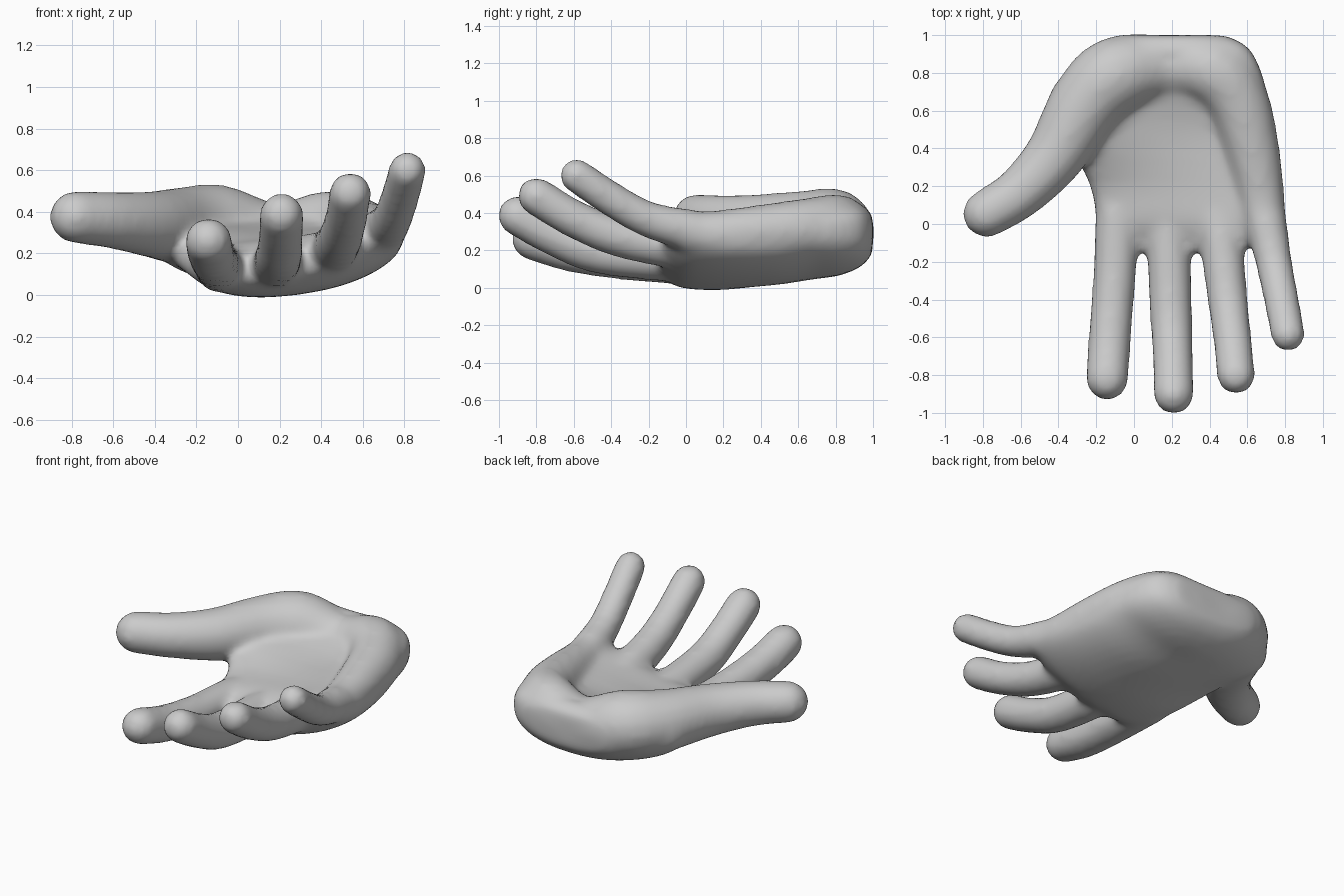
import bpy, bmesh, math
from mathutils import Vector

if "Cube" in bpy.data.objects:
    bpy.data.objects.remove(bpy.data.objects["Cube"])

bm = bmesh.new()
PAD = 0.006  # allowance for the final softening


def catmull(rows, t):
    """Smoothly interpolate a list of equal-length rows, t in 0..len-1."""
    i = min(int(t), len(rows) - 2)
    f = t - i
    a, b = rows[i], rows[i + 1]
    p = rows[i - 1] if i > 0 else [2 * u - v for u, v in zip(a, b)]
    n = rows[i + 2] if i + 2 < len(rows) else [2 * v - u for u, v in zip(a, b)]
    return [0.5 * (2 * q1 + (q2 - q0) * f + (2 * q0 - 5 * q1 + 4 * q2 - q3) * f ** 2
                   + (3 * q1 - q0 - 3 * q2 + q3) * f ** 3)
            for q0, q1, q2, q3 in zip(p, a, b, n)]


def skin(rings):
    """Bridge rings of coordinates into a closed shell."""
    loops = [[bm.verts.new(co) for co in ring] for ring in rings]
    for r0, r1 in zip(loops, loops[1:]):
        for s in range(len(r0)):
            t = (s + 1) % len(r0)
            bm.faces.new((r0[s], r0[t], r1[t], r1[s]))
    bm.faces.new(loops[0][::-1])
    bm.faces.new(loops[-1])


def add_digit(points, per_span=4, sides=16):
    """Round-ended tube along (x, y, z, radius) points."""
    rows = [catmull(points, k / per_span)
            for k in range((len(points) - 1) * per_span + 1)]
    pos = [Vector(r[:3]) for r in rows]
    last = len(rows) - 1
    stops = []
    for k, row in enumerate(rows):
        tan = (pos[min(k + 1, last)] - pos[max(k - 1, 0)]).normalized()
        stops.append((pos[k], tan, row[3] + PAD))

    def cap(stop, sign):
        c, tan, r = stop
        return [(c + tan * (sign * r * math.sin(math.radians(a))), tan,
                 r * math.cos(math.radians(a))) for a in (20, 40, 60, 80)]

    stops = cap(stops[0], -1)[::-1] + stops + cap(stops[-1], 1)
    rings = []
    for c, tan, r in stops:
        side = tan.cross(Vector((0, 0, 1))).normalized()
        up = side.cross(tan)
        angles = [2 * math.pi * s / sides for s in range(sides)]
        rings.append([c + (side * math.cos(a) + up * math.sin(a)) * r for a in angles])
    skin(rings)


def add_palm(stations, per_span=3, sides=40):
    """Cupped loft: (y, x_left, x_right, mid_z, tilt, cup, half_thickness)."""
    rings = []
    for k in range((len(stations) - 1) * per_span + 1):
        y, xl, xr, mid, tilt, cup, th = catmull(stations, k / per_span)
        ring = []
        for s in range(sides):
            a = 2 * math.pi * s / sides
            c, d = math.cos(a), math.sin(a)
            u = math.copysign(abs(c) ** 0.72, c)
            w = math.copysign(abs(d) ** 0.72, d)
            ring.append(((xl + xr) / 2 + u * (xr - xl) / 2, y,
                         mid + tilt * u + cup * u * u + th * w))
        rings.append(ring)
    skin(rings)


# palm, from finger roots to wrist
add_palm([
    (-0.15, -0.17, 0.56, 0.14, 0.05, 0.04, 0.06),
    (-0.08, -0.19, 0.70, 0.14, 0.08, 0.06, 0.10),
    (0.02, -0.20, 0.79, 0.145, 0.08, 0.07, 0.135),
    (0.22, -0.24, 0.79, 0.145, 0.06, 0.07, 0.145),
    (0.48, -0.38, 0.75, 0.165, 0.00, 0.11, 0.15),
    (0.68, -0.45, 0.71, 0.205, 0.00, 0.10, 0.16),
    (0.82, -0.34, 0.67, 0.245, 0.00, 0.07, 0.18),
    (0.93, -0.22, 0.61, 0.275, 0.00, 0.04, 0.165),
    (0.985, -0.13, 0.52, 0.285, 0.00, 0.02, 0.12),
    (1.00, -0.08, 0.46, 0.285, 0.00, 0.02, 0.08),
])

# thumb, its fleshy base, the heel and the outer palm pad in one sweep
add_digit([(-0.78, 0.055, 0.375, 0.122), (-0.605, 0.165, 0.36, 0.132),
           (-0.42, 0.36, 0.34, 0.155), (-0.26, 0.63, 0.33, 0.185),
           (-0.09, 0.79, 0.325, 0.20), (0.18, 0.835, 0.275, 0.16),
           (0.42, 0.81, 0.32, 0.175), (0.55, 0.65, 0.315, 0.16),
           (0.625, 0.40, 0.30, 0.14), (0.67, 0.17, 0.29, 0.12),
           (0.69, 0.02, 0.295, 0.11)])
# index finger
add_digit([(-0.142, -0.82, 0.26, 0.108), (-0.128, -0.60, 0.195, 0.108),
           (-0.105, -0.30, 0.152, 0.108), (-0.085, 0.06, 0.13, 0.115)])
# middle finger
add_digit([(0.21, -0.90, 0.385, 0.102), (0.205, -0.70, 0.275, 0.102),
           (0.195, -0.45, 0.185, 0.108), (0.18, 0.04, 0.14, 0.115)])
# ring finger
add_digit([(0.54, -0.80, 0.49, 0.097), (0.52, -0.60, 0.37, 0.097),
           (0.49, -0.35, 0.27, 0.103), (0.45, 0.04, 0.20, 0.115)])
# little finger
add_digit([(0.815, -0.585, 0.60, 0.086), (0.78, -0.40, 0.475, 0.088),
           (0.74, -0.20, 0.365, 0.092), (0.69, 0.05, 0.30, 0.11)])

bmesh.ops.recalc_face_normals(bm, faces=bm.faces[:])
mesh = bpy.data.meshes.new("hand")
bm.to_mesh(mesh)
bm.free()
hand = bpy.data.objects.new("hand", mesh)
bpy.context.collection.objects.link(hand)

grey = bpy.data.materials.new("plain grey")
grey.diffuse_color = (0.6, 0.6, 0.6, 1)
grey.use_nodes = True
grey.node_tree.nodes["Principled BSDF"].inputs["Base Color"].default_value = grey.diffuse_color
mesh.materials.append(grey)

# fuse the parts into one soft skin
remesh = hand.modifiers.new("fuse", 'REMESH')
remesh.mode = 'VOXEL'
remesh.voxel_size = 0.022
remesh.use_smooth_shade = True
soften = hand.modifiers.new("soften", 'SMOOTH')
soften.factor = 0.5
soften.iterations = 14
